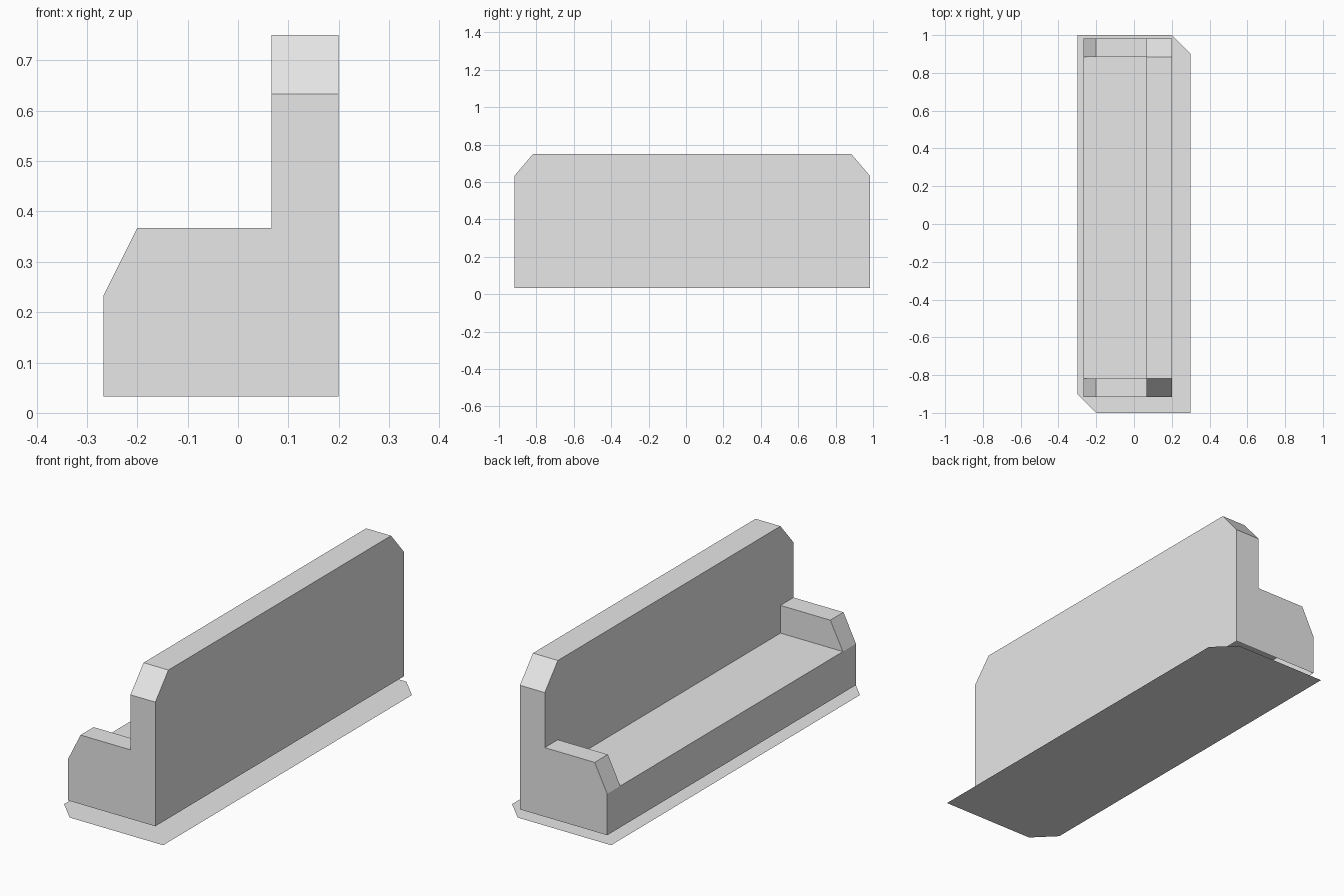
import bpy
import bmesh
from mathutils import Vector

cube = bpy.data.objects.get("Cube")
if cube:
    bpy.data.objects.remove(cube, do_unlink=True)

grey = bpy.data.materials.new("plain grey")
grey.use_nodes = True
grey.diffuse_color = (0.8, 0.8, 0.8, 1)
grey.node_tree.nodes["Principled BSDF"].inputs["Base Color"].default_value = grey.diffuse_color

# Main dimensions of the bench
FRONT, SLOPE, REST, REAR = -0.267, -0.2, 0.067, 0.2
BOTTOM, SEAT, ARM, SHOULDER, TOP = 0.033, 0.233, 0.367, 0.633, 0.75
MIDDLE, OUTER, INNER = 0.033, 0.95, 0.85


def build(name, panels):
    """Join flat panels, each given as (outward direction, corners)."""
    bm = bmesh.new()
    for outward, corners in panels:
        face = bm.faces.new([bm.verts.new(c) for c in corners])
        face.normal_update()
        if face.normal.dot(Vector(outward)) < 0:
            face.normal_flip()
    bmesh.ops.remove_doubles(bm, verts=bm.verts, dist=0.0001)
    mesh = bpy.data.meshes.new(name)
    bm.to_mesh(mesh)
    bm.free()
    mesh.materials.append(grey)
    obj = bpy.data.objects.new(name, mesh)
    bpy.context.collection.objects.link(obj)
    return obj


def across_x(x, outline):
    return [(x, MIDDLE + y, z) for y, z in outline]


def strip(start, end, half_a=INNER, half_b=INNER):
    """Panel running along the bench between two (x, z) edges."""
    (xa, za), (xb, zb) = start, end
    return [(xa, MIDDLE - half_a, za), (xa, MIDDLE + half_a, za),
            (xb, MIDDLE + half_b, zb), (xb, MIDDLE - half_b, zb)]


def mirrored(half):
    return half + [(-y, z) for y, z in reversed(half)]


# Ground plate with two clipped corners
corner = [(0.3, -1, 0), (0.3, 0.9, 0), (0.2, 1, 0)]
build("ground_plate", [((0, 0, 1), corner + [(-x, -y, z) for x, y, z in corner])])

# Backrest with sloped shoulders
rear = mirrored([(OUTER, BOTTOM), (OUTER, SHOULDER), (INNER, TOP)])
face = mirrored([(INNER, SEAT), (INNER, ARM), (OUTER, ARM), (OUTER, SHOULDER), (INNER, TOP)])
back = [((1, 0, 0), across_x(REAR, rear)),
        ((-1, 0, 0), across_x(REST, face)),
        ((0, 0, 1), strip((REST, TOP), (REAR, TOP)))]
for side in (-1, 1):
    low, high = MIDDLE + side * OUTER, MIDDLE + side * INNER
    back.append(((0, side, 1), [(REST, low, SHOULDER), (REAR, low, SHOULDER),
                                (REAR, high, TOP), (REST, high, TOP)]))
build("backrest", back)

# Seat top and front panel, open underneath
build("seat", [((0, 0, 1), strip((FRONT, SEAT), (REST, SEAT))),
               ((-1, 0, 0), strip((FRONT, BOTTOM), (FRONT, SEAT), OUTER, OUTER))])

# Armrests, with the end panels that close the bench
end_outline = [(FRONT, BOTTOM), (FRONT, SEAT), (SLOPE, ARM), (REST, ARM),
               (REST, SHOULDER), (REAR, SHOULDER), (REAR, BOTTOM)]
arm_outline = [(FRONT, SEAT), (SLOPE, ARM), (REST, ARM), (REST, SEAT)]
for name, side in (("right_armrest", -1), ("left_armrest", 1)):
    out, inn = MIDDLE + side * OUTER, MIDDLE + side * INNER
    panels = [((0, side, 0), [(x, out, z) for x, z in end_outline]),
              ((0, -side, 0), [(x, inn, z) for x, z in arm_outline])]
    for (xa, za), (xb, zb) in zip(arm_outline[:2], arm_outline[1:3]):
        panels.append(((-1, 0, 1), [(xa, out, za), (xa, inn, za),
                                    (xb, inn, zb), (xb, out, zb)]))
    build(name, panels)
